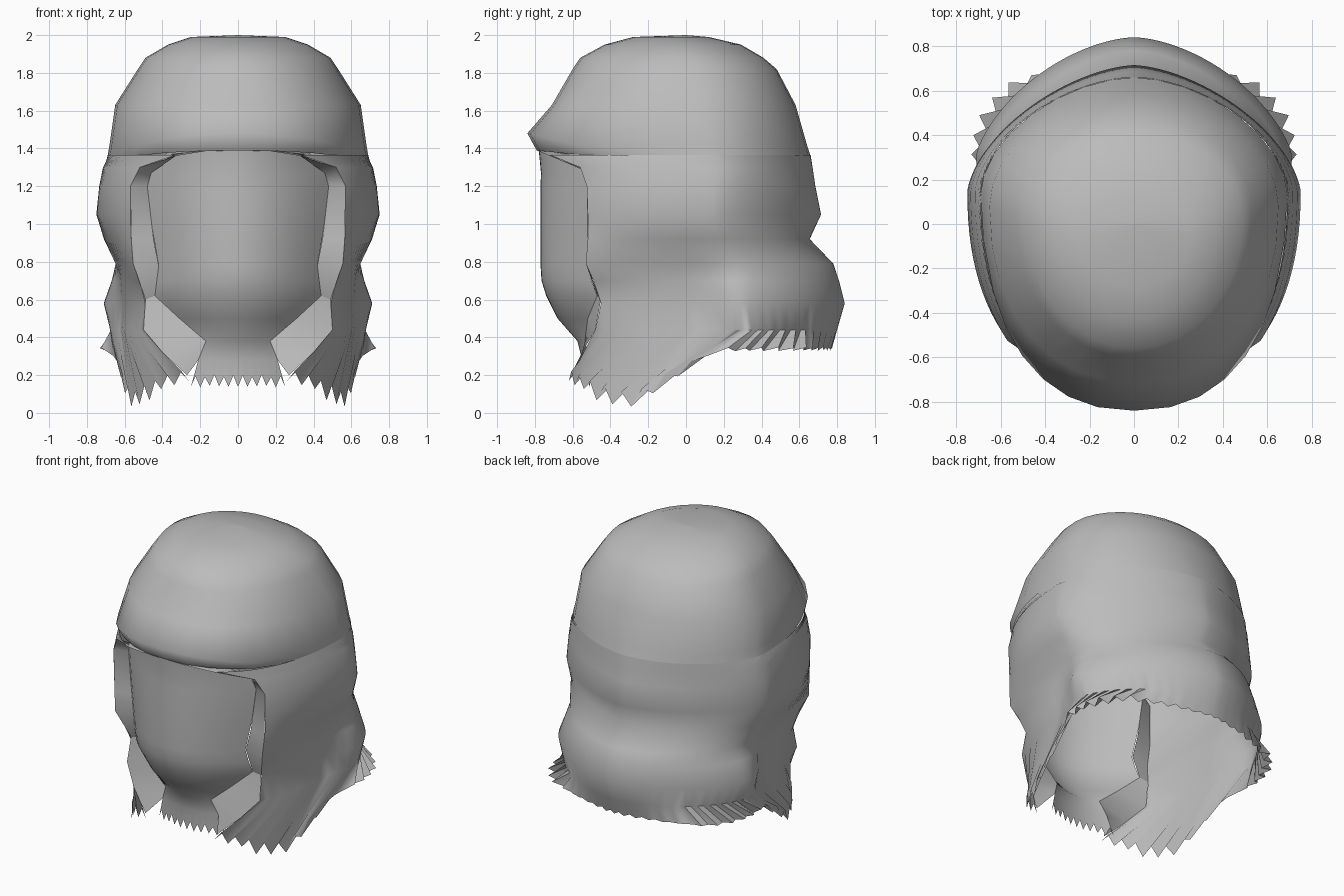
import bpy, bmesh, math, random

random.seed(4)
grey = bpy.data.materials.new("neutral grey")
grey.diffuse_color = (0.5, 0.5, 0.5, 1)


def lerp_table(table, v):
    """Piecewise linear lookup in a sorted list of (key, value)."""
    if v <= table[0][0]:
        return table[0][1]
    for (a, p), (b, q) in zip(table, table[1:]):
        if v <= b:
            return p + (q - p) * (v - a) / (b - a)
    return table[-1][1]


def make_half_grid(name, rows, angle=70):
    """Skin equal-length rows of points and mirror them across x."""
    bm = bmesh.new()
    grid = [[bm.verts.new(p) for p in row] for row in rows]
    for r, s in zip(grid, grid[1:]):
        for i in range(len(r) - 1):
            bm.faces.new([r[i], s[i], s[i + 1], r[i + 1]])
    bmesh.ops.remove_doubles(bm, verts=bm.verts, dist=0.0005)
    mesh = bpy.data.meshes.new(name)
    bm.to_mesh(mesh)
    bm.free()
    mesh.materials.append(grey)
    ob = bpy.data.objects.new(name, mesh)
    bpy.context.collection.objects.link(ob)
    mod = ob.modifiers.new("mirror", 'MIRROR')
    mod.use_clip = True
    bpy.ops.object.select_all(action='DESELECT')
    ob.select_set(True)
    bpy.context.view_layer.objects.active = ob
    bpy.ops.object.shade_smooth_by_angle(angle=math.radians(angle))
    return ob


def half_ring(z, w, front, back, cy, n, edge=None, pf=2.2, pb=1.8):
    """Half outline from the front (or an opening edge) round to the back."""
    t0 = math.asin(min(1, (edge[0] / w) ** (pf / 2))) if edge else 0.0
    pts = []
    for i in range(n + 1):
        f = i / n
        t = t0 + (math.pi - t0) * f
        s, c = max(0, math.sin(t)), math.cos(t)
        p = pf if c > 0 else pb
        x = w * s ** (2 / p) if i < n else 0
        y = cy + (front - cy if c > 0 else back - cy) * abs(c) ** (2 / p)
        pts.append([x, y, z])
    if edge:  # pull the front part of the row onto the opening edge
        dy = edge[1] - pts[0][1]
        for i, pt in enumerate(pts):
            pt[1] += dy * max(0, 1 - 2.5 * i / n) ** 1.5
    return pts


# Crown with the projecting brow
crown = [half_ring(*r[:5], 16, pf=r[5], pb=r[6]) for r in (
    (2.0, 0.001, -0.001, 0.001, 0.0, 2, 2), (1.99, 0.25, -0.28, 0.12, -0.05, 1.9, 1.9),
    (1.95, 0.37, -0.43, 0.29, -0.02, 1.9, 2), (1.88, 0.49, -0.56, 0.41, 0.02, 2, 2),
    (1.82, 0.53, -0.60, 0.48, 0.04, 2.1, 2.05), (1.63, 0.65, -0.71, 0.58, 0.08, 2.2, 1.95),
    (1.48, 0.68, -0.84, 0.64, 0.11, 2.3, 1.85), (1.36, 0.69, -0.79, 0.66, 0.14, 2.2, 1.75))]
for pt in crown[-2]:
    pt[2] -= 0.06 * min(1, (pt[1] + 0.84) / 0.25)
for pt in crown[-1]:
    if pt[1] < -0.5:
        pt[2] += 0.03 * (-pt[1] - 0.5) / 0.3
make_half_grid("crown", crown)

# Sides and back, with the face opening as their front edge
N = 40
# last values: sideways flare of the back half, roundness of the back
side_rows = []
for z, w, yb, cy, e, flare, pb in (
        (1.365, 0.69, 0.66, 0.14, (0.33, -0.72), 0, 1.75),
        (1.30, 0.715, 0.67, 0.14, (0.52, -0.56), 0, 1.68),
        (1.20, 0.735, 0.685, 0.14, (0.57, -0.525), 0, 1.63),
        (1.05, 0.75, 0.715, 0.14, (0.57, -0.52), 0, 1.6),
        (0.92, 0.71, 0.655, 0.15, (0.565, -0.52), 0, 1.7),
        (0.79, 0.64, 0.78, 0.18, (0.555, -0.53), 0.03, 1.75),
        (0.70, 0.63, 0.81, 0.2, (0.52, -0.49), 0.09, 1.72),
        (0.58, 0.62, 0.84, 0.22, (0.49, -0.45), 0.18, 1.67),
        (0.44, 0.625, 0.80, 0.22, (0.50, -0.48), 0.11, 1.72)):
    row = half_ring(z, w, -0.85, yb, cy, N, e, pb=pb)
    for pt in row:
        k = min(1, max(0, (pt[1] - 0.02) / 0.33))
        pt[0] *= 1 + flare * k * k * (3 - 2 * k)
    side_rows.append(row)

# Torn hem: long points at the front, a splayed fringe behind the shoulders
hem_height = [(-0.62, 0.2), (-0.45, 0.1), (-0.28, 0.07), (-0.18, 0.13),
              (-0.05, 0.22), (0.15, 0.335), (0.85, 0.34)]
splay = [(0.0, 0), (0.25, 0.09), (0.5, 0.12), (0.68, 0.03), (0.75, 0)]
hem = half_ring(0.3, 0.635, -0.85, 0.77, 0.22, N, (0.26, -0.62), pb=1.75)
for i, pt in enumerate(hem):
    z = lerp_table(hem_height, pt[1])
    out = lerp_table(splay, pt[1])
    tooth = (1 if i % 2 else -1) * random.uniform(0.5, 1.0)
    pt[2] = z + tooth * (0.05 if pt[1] < 0 else 0.01)
    r = math.hypot(pt[0], pt[1])
    grow = 1 + out * (1 + 0.35 * tooth) / r
    pt[0] *= grow
    pt[1] *= grow
side_rows.append(hem)
make_half_grid("side_and_back_drape", side_rows)

# Curved face panel running down to the chin and a torn neck edge
face = []
M = 10
for z, w, yf, ye in ((1.40, 0.36, -0.78, -0.62), (1.27, 0.46, -0.768, -0.51),
                     (1.20, 0.48, -0.77, -0.49), (0.98, 0.455, -0.77, -0.50),
                     (0.78, 0.42, -0.77, -0.52), (0.70, 0.43, -0.765, -0.50),
                     (0.62, 0.44, -0.74, -0.47), (0.50, 0.31, -0.68, -0.52),
                     (0.38, 0.17, -0.575, -0.535), (0.28, 0.21, -0.55, -0.51),
                     (0.165, 0.25, -0.55, -0.49)):
    face.append([[w * i / M, yf + (ye - yf) * (i / M) ** 2, z] for i in range(M + 1)])
for i, pt in enumerate(face[-1]):
    pt[2] += (0.04 if i % 2 else -0.035) * random.uniform(0.6, 1.0)
make_half_grid("face_panel", face)

# Rim joining the opening edge to the face panel
outer = [(0, -0.79, 1.39), (0.18, -0.78, 1.385), (0.33, -0.72, 1.36), (0.52, -0.56, 1.30),
         (0.57, -0.525, 1.2), (0.565, -0.52, 0.92), (0.555, -0.53, 0.79), (0.49, -0.45, 0.60)]
inner = [(0, -0.775, 1.395), (0.18, -0.74, 1.39), (0.35, -0.62, 1.37), (0.46, -0.505, 1.27),
         (0.48, -0.49, 1.2), (0.447, -0.50, 0.92), (0.42, -0.515, 0.78), (0.44, -0.47, 0.62)]
make_half_grid("opening_rim", [outer, inner])

# Inner folds running from the jaw down to the front points of the drape
fold_out = [(0.49, -0.45, 0.60), (0.50, -0.48, 0.44), (0.40, -0.55, 0.32), (0.27, -0.61, 0.2)]
fold_in = [(0.44, -0.47, 0.62), (0.31, -0.52, 0.50), (0.17, -0.535, 0.38), (0.21, -0.51, 0.28)]
make_half_grid("jaw_fold", [fold_out, fold_in])
